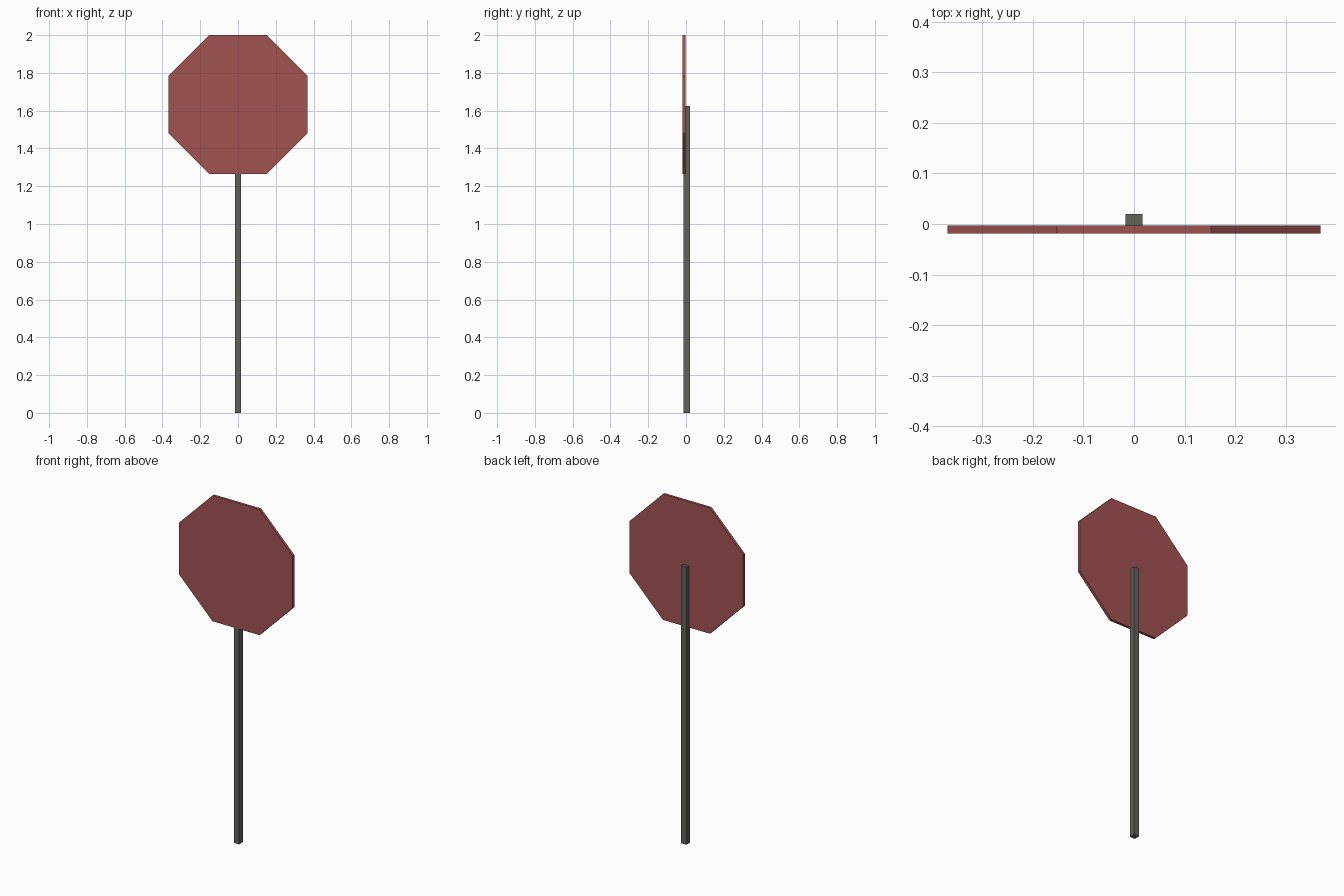
import bpy
from math import pi, cos
from mathutils import Matrix

cube = bpy.data.objects.get("Cube")
if cube:
    bpy.data.objects.remove(cube, do_unlink=True)


def material(name, rgb):
    mat = bpy.data.materials.new(name)
    mat.use_nodes = True
    colour = (*rgb, 1)
    mat.diffuse_color = colour
    bsdf = next(n for n in mat.node_tree.nodes if n.type == "BSDF_PRINCIPLED")
    bsdf.inputs["Base Color"].default_value = colour
    return mat


def finish(name, mat, transform):
    # Bake the placement into the mesh and colour the part
    obj = bpy.context.object
    obj.name = name
    obj.data.transform(transform)
    obj.data.materials.append(mat)
    return obj


red = material("faded red", (0.36, 0.086, 0.086))
grey = material("dark grey metal", (0.125, 0.125, 0.105))

# Square post, reaching up behind the plate to its centre
post_height, post_width = 1.625, 0.034
bpy.ops.mesh.primitive_cube_add(size=1)
finish("post", grey, Matrix.Translation((0, 0.003, post_height / 2))
       @ Matrix.Diagonal((post_width, post_width, post_height, 1)))

# Octagonal plate, flat side up, facing the front
half_width, thickness = 0.368, 0.016
bpy.ops.mesh.primitive_cylinder_add(
    vertices=8, radius=half_width / cos(pi / 8), depth=thickness)
finish("sign_plate", red, Matrix.Translation((0, -0.011, 2 - half_width))
       @ Matrix.Rotation(pi / 2, 4, "X") @ Matrix.Rotation(pi / 8, 4, "Z"))
